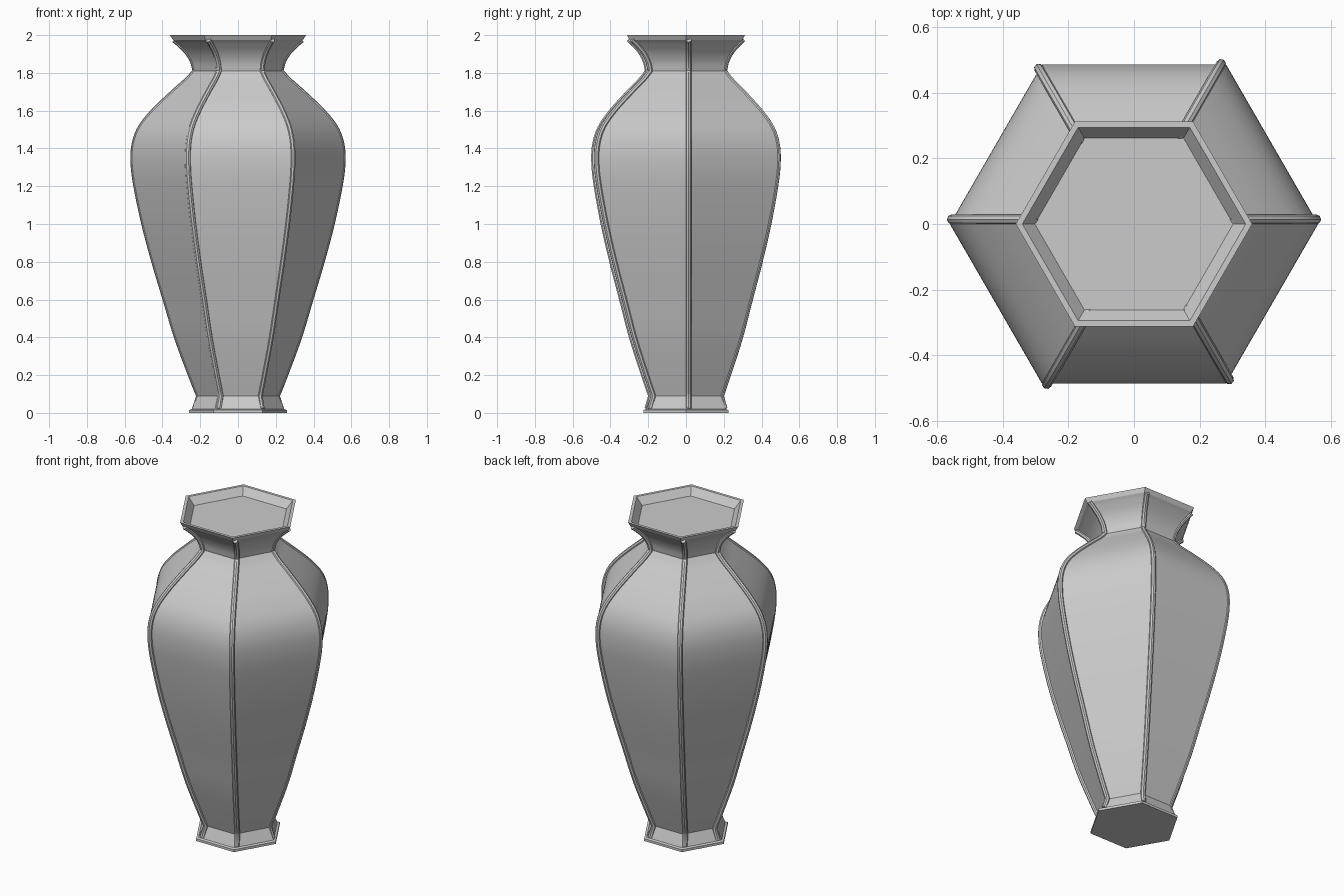
import bpy, bmesh, math
from mathutils import Vector

cube = bpy.data.objects.get("Cube")
if cube:
    bpy.data.objects.remove(cube, do_unlink=True)

grey = bpy.data.materials.new("glazed_grey")
grey.use_nodes = True
colour = (0.6, 0.6, 0.6, 1)
grey.diffuse_color = colour
grey.node_tree.nodes["Principled BSDF"].inputs["Base Color"].default_value = colour

SIDES = 6


def smooth_profile(points, steps=5):
    """Catmull-Rom curve through (radius, height) points."""
    pts = [Vector(p) for p in points]
    pts = [2 * pts[0] - pts[1]] + pts + [2 * pts[-1] - pts[-2]]
    out = []
    for a, b, c, d in zip(pts, pts[1:], pts[2:], pts[3:]):
        for i in range(steps):
            t = i / steps
            out.append(0.5 * (2 * b + (c - a) * t + (2 * a - 5 * b + 4 * c - d) * t ** 2
                              + (3 * b - a - 3 * c + d) * t ** 3))
    return out + [pts[-2]]


def finish(obj, angle):
    bpy.ops.object.select_all(action='DESELECT')
    obj.select_set(True)
    bpy.context.view_layer.objects.active = obj
    if obj.type == 'CURVE':
        bpy.ops.object.convert(target='MESH')
    bpy.ops.object.shade_smooth_by_angle(angle=math.radians(angle))


def hex_lathe(name, profile):
    """Closed six-sided solid from a bottom-to-top profile."""
    bm = bmesh.new()
    rings = []
    for r, z in profile:
        rings.append([bm.verts.new((r * math.cos(k * math.tau / SIDES),
                                    r * math.sin(k * math.tau / SIDES), z))
                      for k in range(SIDES)])
    for low, high in zip(rings, rings[1:]):
        for k in range(SIDES):
            n = (k + 1) % SIDES
            bm.faces.new((low[k], low[n], high[n], high[k]))
    bm.faces.new(rings[0][::-1])
    bm.faces.new(rings[-1])
    mesh = bpy.data.meshes.new(name)
    bm.to_mesh(mesh)
    bm.free()
    mesh.materials.append(grey)
    obj = bpy.data.objects.new(name, mesh)
    bpy.context.collection.objects.link(obj)
    finish(obj, 20)


def ridge(name, profile, corner, shift):
    """Thin rounded rib along one corner, shifted slightly sideways."""
    a = corner * math.tau / SIDES
    out = Vector((math.cos(a), math.sin(a), 0))
    side = Vector((-math.sin(a), math.cos(a), 0)) * shift
    curve = bpy.data.curves.new(name, 'CURVE')
    curve.dimensions = '3D'
    curve.bevel_depth = 0.015
    curve.bevel_resolution = 2
    curve.use_fill_caps = True
    spline = curve.splines.new('POLY')
    spline.points.add(len(profile) - 1)
    for point, (r, z) in zip(spline.points, profile):
        point.co = (*(out * (r - 0.006) + side + Vector((0, 0, z))), 1)
    curve.materials.append(grey)
    obj = bpy.data.objects.new(name, curve)
    bpy.context.collection.objects.link(obj)
    finish(obj, 40)


# Profiles of foot, belly, neck and recessed mouth
foot = [(0.26, 0), (0.26, 0.015), (0.245, 0.02)]
belly = smooth_profile([(0.213, 0.09), (0.26, 0.21), (0.33, 0.4), (0.39, 0.6),
                        (0.45, 0.8), (0.503, 1.0), (0.545, 1.2), (0.56, 1.32),
                        (0.555, 1.42), (0.522, 1.51), (0.45, 1.6),
                        (0.345, 1.7), (0.272, 1.765), (0.232, 1.81)])
neck = smooth_profile([(0.232, 1.81), (0.245, 1.86), (0.275, 1.91),
                       (0.32, 1.955), (0.345, 1.975)])
mouth = [(0.36, 2.0), (0.34, 2.0), (0.302, 1.955)]

hex_lathe("vase_body", foot + belly + neck[1:] + mouth)

# Corner ribs; the one on the right side is mirrored
rib_path = [(0.235, 0.022)] + belly + neck[1:]
for k in range(SIDES):
    ridge(f"corner_rib_{k + 1}", rib_path, k, -0.014 if k == 3 else 0.014)
